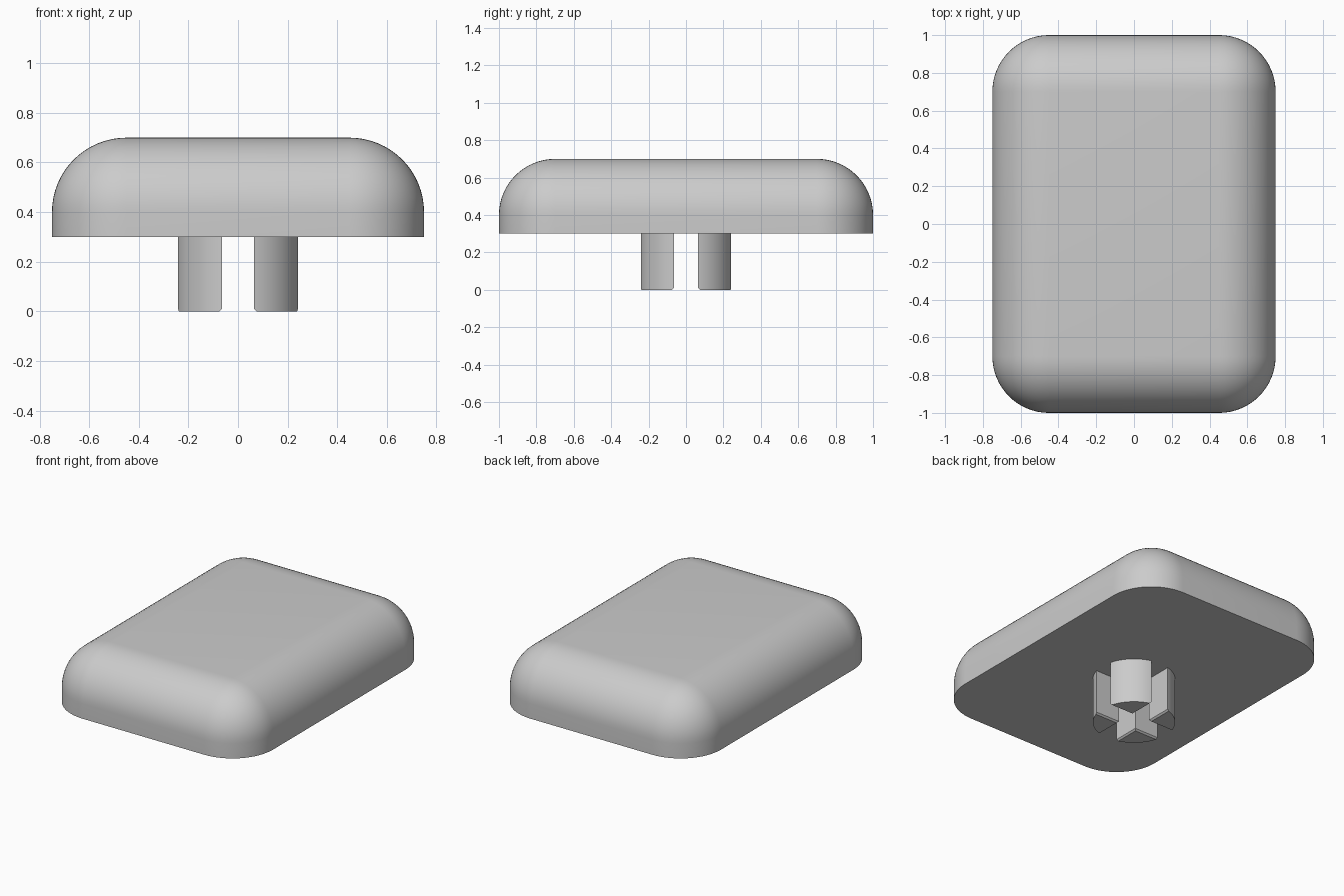
import bpy, bmesh
from math import asin, cos, sin, pi, radians

cube = bpy.data.objects.get("Cube")
if cube:
    bpy.data.objects.remove(cube, do_unlink=True)

WIDTH, LENGTH = 1.5, 2.0
BASE_Z, TOP_Z = 0.3, 0.7
ROUNDING = 0.3
STEM_RADIUS, SLOT_HALF, CHAMFER = 0.25, 0.065, 0.01

grey = bpy.data.materials.new("plain grey")
grey.use_nodes = True
colour = (0.6, 0.6, 0.6, 1)
grey.diffuse_color = colour
grey.node_tree.nodes["Principled BSDF"].inputs["Base Color"].default_value = colour


def finish(bm, name):
    """Turn a bmesh into a smooth shaded object with sharp edges kept."""
    bmesh.ops.recalc_face_normals(bm, faces=bm.faces)
    mesh = bpy.data.meshes.new(name)
    bm.to_mesh(mesh)
    bm.free()
    mesh.materials.append(grey)
    obj = bpy.data.objects.new(name, mesh)
    bpy.context.collection.objects.link(obj)
    bpy.ops.object.select_all(action="DESELECT")
    obj.select_set(True)
    bpy.context.view_layer.objects.active = obj
    bpy.ops.object.shade_smooth_by_angle(angle=radians(30))


# Key cap: a block rounded on its upright and top edges, flat underneath
bm = bmesh.new()
bmesh.ops.create_cube(bm, size=1)
for v in bm.verts:
    v.co.x *= WIDTH
    v.co.y *= LENGTH
    v.co.z = TOP_Z if v.co.z > 0 else BASE_Z
middle = (BASE_Z + TOP_Z) / 2
rounded = [e for e in bm.edges if any(v.co.z > middle for v in e.verts)]
bmesh.ops.bevel(bm, geom=rounded, offset=ROUNDING, offset_type="OFFSET",
                segments=16, profile=0.5, affect="EDGES")
finish(bm, "key_cap")


# Stem: four cylinder quarters separated by a cross-shaped slot
def stem_quarter(name, sx, sy, steps=16):
    start = asin(SLOT_HALF / STEM_RADIUS)
    sweep = pi / 2 - 2 * start
    outline = [(SLOT_HALF, SLOT_HALF)]
    for i in range(steps + 1):
        a = start + sweep * i / steps
        outline.append((STEM_RADIUS * cos(a), STEM_RADIUS * sin(a)))
    bm = bmesh.new()
    face = bm.faces.new([bm.verts.new((sx * x, sy * y, 0)) for x, y in outline])
    slot_edges = [face.edges[0], face.edges[-1]]
    top = bmesh.ops.extrude_face_region(bm, geom=[face])["geom"]
    for v in top:
        if isinstance(v, bmesh.types.BMVert):
            v.co.z = BASE_Z
    # Fine chamfer where the slot opens at the bottom
    bmesh.ops.bevel(bm, geom=slot_edges, offset=CHAMFER, offset_type="OFFSET",
                    segments=1, affect="EDGES")
    finish(bm, name)


for side, sx in (("left", 1), ("right", -1)):
    for end, sy in (("front", -1), ("back", 1)):
        stem_quarter(f"stem_{end}_{side}", sx, sy)
